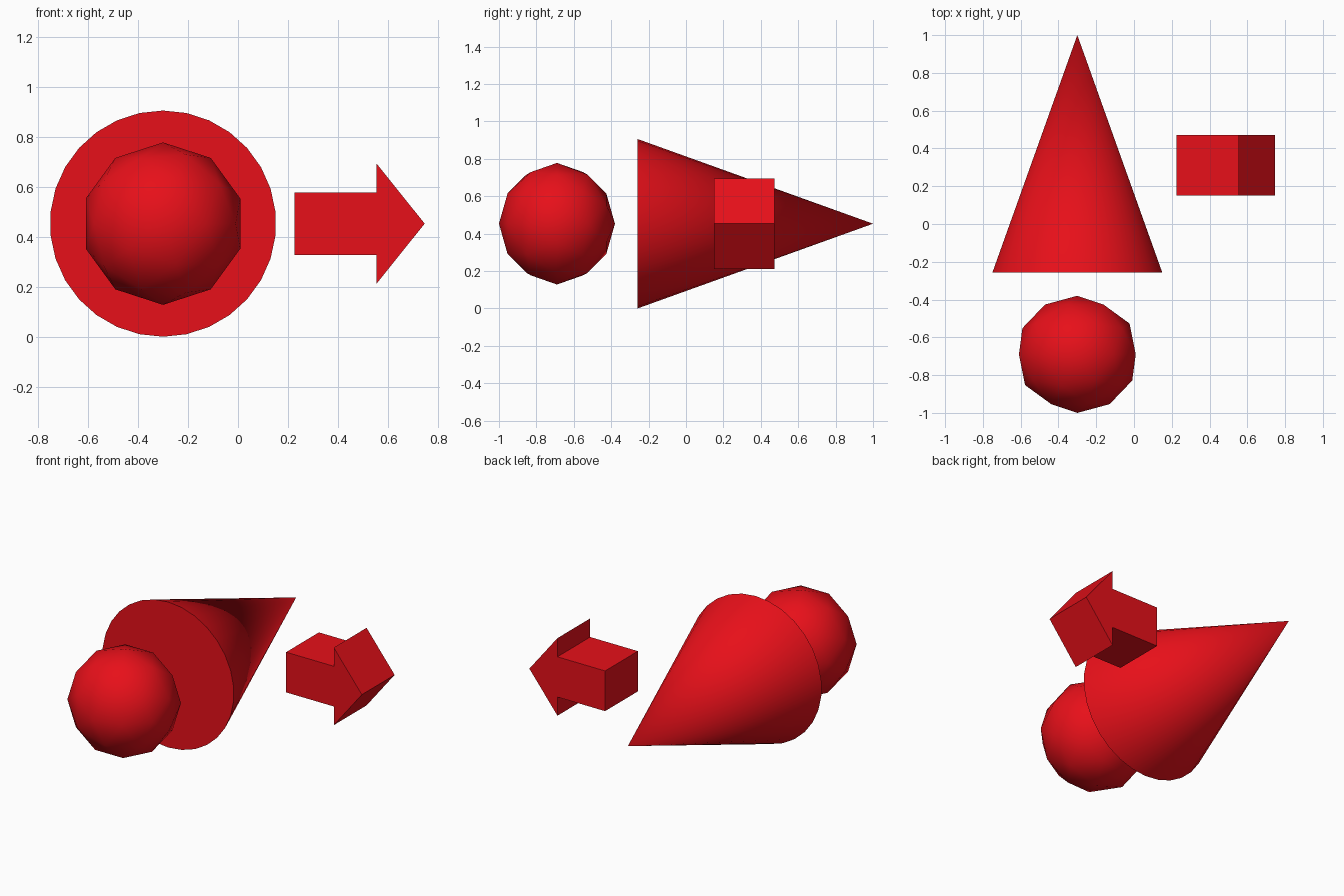
import bpy, math

if "Cube" in bpy.data.objects:
    bpy.data.objects.remove(bpy.data.objects["Cube"])

red = bpy.data.materials.new("red")
red.diffuse_color = (0.8, 0.005, 0.01, 1)
red.use_nodes = True
red.node_tree.nodes["Principled BSDF"].inputs["Base Color"].default_value = red.diffuse_color
AXIS_X, AXIS_Z = -0.30, 0.453


def finish(obj, name, smooth):
    obj.name = name
    obj.data.materials.append(red)
    bpy.ops.object.select_all(action='DESELECT')
    obj.select_set(True)
    bpy.context.view_layer.objects.active = obj
    bpy.ops.object.transform_apply(location=False, rotation=True, scale=True)
    if smooth:
        bpy.ops.object.shade_smooth_by_angle(angle=math.radians(50))


# Cone lying along y, apex to the back
bpy.ops.mesh.primitive_cone_add(vertices=30, radius1=0.4525, radius2=0, depth=1.258,
                                location=(AXIS_X, 0.371, AXIS_Z),
                                rotation=(-math.pi / 2, 0, 0))
finish(bpy.context.object, "cone", True)

# Low-poly ball in front of the cone base
bpy.ops.mesh.primitive_ico_sphere_add(subdivisions=2, radius=1,
                                      location=(AXIS_X, -0.69, AXIS_Z),
                                      rotation=(math.pi / 2, 0, 0))
ball = bpy.context.object
ball.scale = (0.325, 0.325, 0.31)
finish(ball, "ball", True)

# Arrow: a profile in the xz plane extruded along y
profile = [(0.226, -0.125), (0.554, -0.125), (0.554, -0.241), (0.747, 0),
           (0.554, 0.241), (0.554, 0.125), (0.226, 0.125)]
n = len(profile)
verts = [(x, y, AXIS_Z + z) for y in (0.15, 0.472) for x, z in profile]
faces = [list(range(n)), list(range(2 * n - 1, n - 1, -1))]
faces += [[(i + 1) % n, i, i + n, (i + 1) % n + n] for i in range(n)]
mesh = bpy.data.meshes.new("arrow")
mesh.from_pydata(verts, [], faces)
arrow = bpy.data.objects.new("arrow", mesh)
bpy.context.collection.objects.link(arrow)
finish(arrow, "arrow", False)
